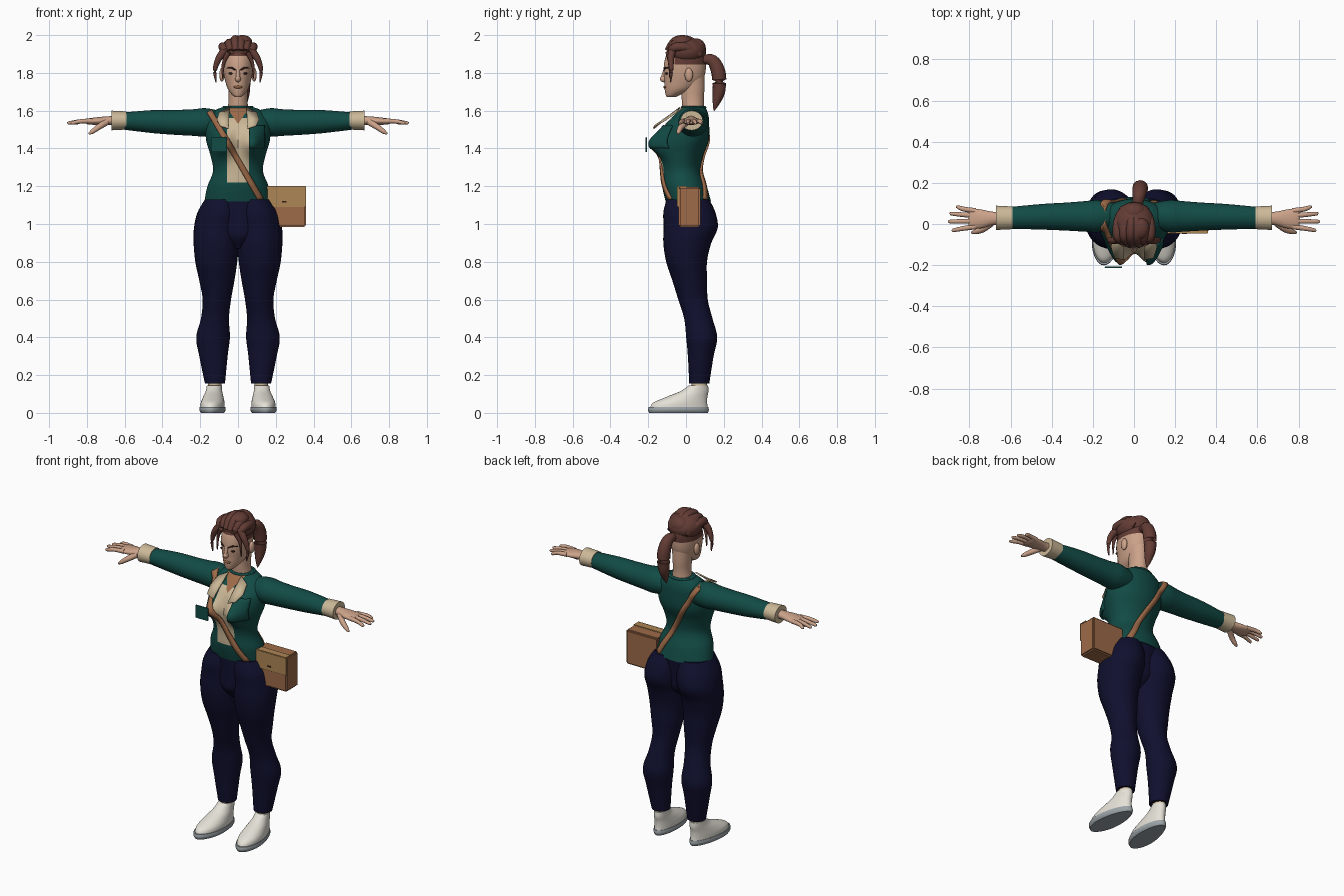
import bpy, bmesh
from math import sin, cos, pi, exp
from mathutils import Vector, Matrix
from mathutils.bvhtree import BVHTree

default = bpy.data.objects.get("Cube")
if default:
    bpy.data.objects.remove(default, do_unlink=True)


def material(name, r, g, b):
    m = bpy.data.materials.new(name)
    m.use_nodes = True
    m.diffuse_color = (r, g, b, 1)
    shader = m.node_tree.nodes["Principled BSDF"]
    shader.inputs["Base Color"].default_value = (r, g, b, 1)
    shader.inputs["Roughness"].default_value = .8
    return m


SKIN = material("skin", .60, .36, .25)
HAIR = material("auburn_hair", .125, .045, .035)
GREEN = material("jacket_green", .006, .07, .06)
NAVY = material("trouser_navy", .005, .005, .028)
CREAM = material("cream_cloth", .60, .48, .31)
WHITE = material("shoe_white", .78, .75, .68)
GREY = material("sole_grey", .33, .37, .39)
LEATHER = material("brown_leather", .34, .145, .065)
TAN = material("tan_leather", .42, .24, .09)
DARK = material("dark_brown", .03, .012, .01)


def finish(bm, name, mats, rule=None):
    """Turn a bmesh into a smooth object, with materials picked by a face rule."""
    bmesh.ops.recalc_face_normals(bm, faces=bm.faces)
    for f in bm.faces:
        f.smooth = True
        if rule:
            f.material_index = rule(f.calc_center_median())
    for e in bm.edges:
        e.smooth = e.calc_face_angle(0) < .8
    mesh = bpy.data.meshes.new(name)
    bm.to_mesh(mesh)
    bm.free()
    for m in mats:
        mesh.materials.append(m)
    ob = bpy.data.objects.new(name, mesh)
    bpy.context.scene.collection.objects.link(ob)
    return ob


def spline(rows, steps=5):
    """Catmull-Rom interpolation of rows of numbers."""
    rows = [Vector(r) for r in rows]
    out = []
    for i in range(len(rows) - 1):
        a, b = rows[max(i - 1, 0)], rows[i]
        c, d = rows[i + 1], rows[min(i + 2, len(rows) - 1)]
        for s in range(steps):
            t = s / steps
            out.append(.5 * (2 * b + (c - a) * t + (2 * a - 5 * b + 4 * c - d) * t * t
                             + (3 * b - a - 3 * c + d) * t ** 3))
    return out + [rows[-1]]


def skin_rings(rings):
    bm = bmesh.new()
    loops = [[bm.verts.new(p) for p in ring] for ring in rings]
    n = len(loops[0])
    for a, b in zip(loops, loops[1:]):
        for i in range(n):
            j = (i + 1) % n
            bm.faces.new((a[i], a[j], b[j], b[i]))
    bm.faces.new(loops[0])
    bm.faces.new(loops[-1])
    return bm


def loft(name, mats, rows, axis="z", warp=None, cuts=(), rule=None, n=32):
    """Ellipse sections: position along axis, two centre values, two radii."""
    rings = []
    for p, u, v, ru, rv in spline(rows):
        ring = []
        for k in range(n):
            a, b = u + ru * cos(2 * pi * k / n), v + rv * sin(2 * pi * k / n)
            q = Vector((a, b, p)) if axis == "z" else Vector((p, a, b))
            ring.append(warp(q) if warp else q)
        rings.append(ring)
    bm = skin_rings(rings)
    for co, no in cuts:
        bmesh.ops.bisect_plane(bm, geom=bm.verts[:] + bm.edges[:] + bm.faces[:],
                               plane_co=co, plane_no=no)
    return finish(bm, name, mats, rule)


def tube(name, mat, rows, n=12):
    """Round tube through points given as x, y, z, radius."""
    pts = spline(rows)
    rings = []
    for i, p in enumerate(pts):
        along = (pts[min(i + 1, len(pts) - 1)] - pts[max(i - 1, 0)]).xyz
        turn = along.to_track_quat("Z", "Y")
        rings.append([p.xyz + turn @ Vector((cos(2 * pi * k / n), sin(2 * pi * k / n), 0)) * p.w
                      for k in range(n)])
    return finish(skin_rings(rings), name, [mat])


def ball(name, mat, centre, radii):
    bm = bmesh.new()
    bmesh.ops.create_uvsphere(bm, u_segments=24, v_segments=16, radius=1)
    bm.transform(Matrix.Translation(centre) @ Matrix.Diagonal((*radii, 1)))
    return finish(bm, name, [mat])


def box(name, mat, centre, size, bevel=.003):
    bm = bmesh.new()
    bmesh.ops.create_cube(bm, size=1)
    bm.transform(Matrix.Translation(centre) @ Matrix.Diagonal((*size, 1)))
    bmesh.ops.bevel(bm, geom=bm.edges[:], offset=bevel, segments=2, affect="EDGES")
    return finish(bm, name, [mat])


def sheet(name, mat, grid, thick):
    bm = bmesh.new()
    rows = [[bm.verts.new(p) for p in row] for row in grid]
    for a, b in zip(rows, rows[1:]):
        for i in range(len(a) - 1):
            bm.faces.new((a[i], a[i + 1], b[i + 1], b[i]))
    ob = finish(bm, name, [mat])
    mod = ob.modifiers.new("thickness", "SOLIDIFY")
    mod.thickness, mod.offset = thick, 0
    return ob


# Jacket body with the shirt and open neck as cut regions
def bust(q):
    if q.y < 0:
        q.y -= .075 * min(1, -q.y / .08) * exp(-((abs(q.x) - .08) / .055) ** 2
                                               - ((q.z - 1.425) / .065) ** 2)
    return q


def shirt_rule(c):
    if c.y > .02:
        return 0
    if c.z > 1.53 and abs(c.x) < (c.z - 1.53) * .7:
        return 2
    return 1 if abs(c.x) < .058 and 1.22 < c.z < 1.56 else 0


shirt_cuts = [((s * .058, 0, 0), (1, 0, 0)) for s in (1, -1)]
shirt_cuts += [((0, 0, 1.53), (1, 0, s * .7)) for s in (1, -1)]
shirt_cuts += [((0, 0, z), (0, 0, 1)) for z in (1.22, 1.53, 1.56)]
torso = loft("jacket_body", [GREEN, CREAM, LEATHER], [
    (1.12, 0, .012, .178, .12), (1.2, 0, -.008, .162, .118), (1.28, 0, -.024, .132, .104),
    (1.36, 0, -.02, .145, .11), (1.44, 0, -.005, .168, .125), (1.52, 0, .005, .172, .118),
    (1.57, 0, .025, .155, .095), (1.605, 0, .037, .115, .072), (1.622, 0, .04, .07, .058)],
    warp=bust, cuts=shirt_cuts, rule=shirt_rule, n=64)
tube("collar_rim", GREEN, [(.075 * cos(a * pi / 6), .04 + .06 * sin(a * pi / 6), 1.617, .008)
                           for a in range(13)])

# Hips
loft("hips", [NAVY], [(.87, 0, -.01, .03, .05), (.93, 0, 0, .1, .105),
                      (1, 0, .005, .15, .113), (1.13, 0, .011, .172, .117)])
body = [torso]

for s, side in ((1, "left_"), (-1, "right_")):
    # Trouser legs
    loft(side + "leg", [NAVY], [
        (.155, s * .122, .07, .053, .053), (.3, s * .13, .078, .075, .068),
        (.4, s * .132, .083, .089, .082), (.5, s * .122, .065, .074, .075),
        (.6, s * .112, .037, .075, .078), (.7, s * .112, .02, .093, .092),
        (.8, s * .115, .003, .111, .108), (.9, s * .115, .007, .12, .127),
        (.98, s * .112, .025, .121, .143), (1.06, s * .1, .018, .115, .138),
        (1.13, s * .085, .01, .09, .113)])

    # Shoes, widened at the toe and splayed outwards
    def foot(q):
        q.x = s * (.128 + q.x * (1 - .9 * max(-.1, q.y)) + (.03 - q.y) * .08)
        return q

    loft(side + "sole", [GREY], [(0, 0, -.04, .058, .155), (.015, 0, -.04, .066, .161),
                                 (.032, 0, -.04, .064, .158)], warp=foot)
    loft(side + "shoe", [WHITE], [
        (.028, 0, -.038, .061, .153), (.055, 0, -.03, .06, .142), (.085, 0, .005, .053, .108),
        (.115, 0, .045, .045, .074), (.145, 0, .066, .042, .051)], warp=foot)
    loft(side + "sock", [CREAM], [(.11, s * .124, .07, .036, .042), (.17, s * .124, .07, .036, .042)])
    for y, z in ((-.045, .087), (-.09, .07), (-.015, .104)):
        tube(side + "lace", DARK, [(s * (.135 + dx), y + abs(dx) * .3, z - abs(dx) * .25, .004)
                                   for dx in (-.028, 0, .028)], n=6)

    # Sleeves, cuffs and hands
    body.append(loft(side + "sleeve", [GREEN], [
        (s * .08, .04, 1.535, .06, .06), (s * .17, .038, 1.538, .078, .075),
        (s * .24, .037, 1.537, .074, .07), (s * .33, .036, 1.538, .068, .066),
        (s * .45, .035, 1.542, .062, .061), (s * .6, .03, 1.545, .053, .046)], axis="x"))
    loft(side + "cuff", [CREAM], [(s * .59, .03, 1.548, .055, .048),
                                  (s * .67, .03, 1.548, .059, .052)], axis="x")
    loft(side + "hand", [SKIN], [
        (s * .64, .028, 1.547, .03, .026), (s * .69, .027, 1.547, .033, .023),
        (s * .74, .025, 1.545, .045, .021), (s * .79, .026, 1.543, .05, .016),
        (s * .805, .026, 1.542, .044, .01)], axis="x")
    for name, y, tip_y, tip_x in (("index", -.013, -.03, .885), ("middle", .014, .012, .903),
                                  ("ring", .04, .05, .895), ("little", .064, .082, .865)):
        tube(side + name + "_finger", SKIN, [
            (s * .77, y, 1.545, .013), (s * .83, (y + tip_y) / 2, 1.544, .0115),
            (s * (tip_x - .01), tip_y, 1.535, .009), (s * tip_x, tip_y, 1.533, .004)])
    tube(side + "thumb", SKIN, [(s * .695, .005, 1.54, .018), (s * .735, -.025, 1.515, .016),
                                (s * .77, -.038, 1.49, .012), (s * .79, -.042, 1.477, .005)])

    # Collar flaps
    sheet(side + "collar_flap", CREAM, [
        [(s * .045, -.03, 1.617), (s * .1, -.055, 1.59)],
        [(s * .047, -.10, 1.565), (s * .112, -.11, 1.55)],
        [(s * .05, -.172, 1.505), (s * .095, -.165, 1.52)]], .008)

    # Face details and loose locks
    ball(side + "eye", DARK, (s * .034, -.102, 1.797), (.016, .008, .006))
    tube(side + "brow", DARK, [(s * .012, -.115, 1.815, .004), (s * .035, -.106, 1.827, .005),
                               (s * .058, -.084, 1.825, .003)], n=8)
    ball(side + "ear", SKIN, (s * .085, .015, 1.79), (.014, .022, .036))
    tube(side + "lock", HAIR, [(s * .06, -.07, 1.93, .022), (s * .1, -.08, 1.88, .018),
                               (s * .122, -.078, 1.815, .011), (s * .116, -.082, 1.75, .003)])
    tube(side + "temple_lock", HAIR, [(s * .05, -.095, 1.91, .014), (s * .077, -.086, 1.85, .009),
                                      (s * .082, -.085, 1.77, .003)])
    for k in range(3):
        tube(side + "hair_roll", HAIR, [
            (s * (.012 + k * .028), -.095 + k * .008, 1.915, .02),
            (s * (.015 + k * .032), -.055, 1.968 - k * .016, .024),
            (s * (.012 + k * .032), .01, 1.972 - k * .02, .024),
            (s * (.01 + k * .02), .075, 1.935 - k * .02, .02)])

# Neck and head with shaved sides
loft("neck", [SKIN], [(1.57, 0, .042, .062, .058), (1.65, 0, .036, .05, .058),
                      (1.72, 0, .036, .052, .062), (1.79, 0, .03, .058, .068)])
loft("head", [SKIN, HAIR], [
    (1.672, 0, -.078, .016, .024), (1.685, 0, -.068, .032, .04), (1.715, 0, -.035, .054, .078),
    (1.76, 0, -.014, .069, .101), (1.8, 0, -.008, .077, .11), (1.85, 0, -.005, .081, .111),
    (1.9, 0, 0, .077, .102), (1.94, 0, 0, .055, .075), (1.955, 0, 0, .02, .03)],
    cuts=[((0, 0, 1.845), (0, 0, 1)), ((0, -.06, 0), (0, 1, 0))],
    rule=lambda c: int(c.z > 1.895 or (c.z > 1.845 and c.y > -.06)))
ball("nose", SKIN, (0, -.115, 1.768), (.015, .023, .018))
tube("nose_bridge", SKIN, [(0, -.108, 1.825, .009), (0, -.117, 1.795, .01), (0, -.127, 1.768, .009)])
ball("lips", LEATHER, (0, -.108, 1.725), (.025, .012, .008))

# Hair mass, bun and ponytail
ball("hair_cap", HAIR, (0, .003, 1.915), (.099, .104, .073))
ball("bun", HAIR, (0, .055, 1.93), (.06, .05, .052))
ball("hair_top", HAIR, (.025, -.02, 1.965), (.05, .055, .035))
tube("ponytail", HAIR, [(.015, .085, 1.87, .022), (.025, .14, 1.865, .032), (.03, .172, 1.8, .038),
                        (.03, .175, 1.71, .034), (.03, .162, 1.65, .022), (.03, .148, 1.6, .003)])

# Strap and pocket draped over the jacket
merged = bmesh.new()
for ob in body:
    merged.from_mesh(ob.data)
tree = BVHTree.FromBMesh(merged)
merged.free()


def drape(x, z, d):
    hit = tree.ray_cast(Vector((x, d, z)), Vector((0, -d, 0)))[0]
    return (x, (hit.y if hit else .03) + d * .006, z)


strap = []
for d in (-1, 1):
    line = [(-.15 + .27 * t / 30, 1.595 - .465 * t / 30) for t in range(31)]
    half = [[drape(x + w * .013, z + w * .007, d) for w in (-1, 0, 1)] for x, z in line]
    strap += half[::-1] if d < 0 else half
sheet("shoulder_strap", LEATHER, strap, .01)
sheet("left_pocket", GREEN, [[drape(.062 + .078 * i / 8, 1.4 + .12 * j / 8, -1) for i in range(9)]
                             for j in range(9)], .009)
box("right_pocket_plate", GREEN, (-.1, -.21, 1.42), (.085, .007, .08), .002)

# Satchel
box("bag", LEATHER, (.25, .018, 1.09), (.22, .115, .212), .008)
box("bag_flap", TAN, (.252, -.042, 1.145), (.216, .009, .112))
box("bag_flap_top", TAN, (.252, -.02, 1.196), (.216, .05, .008))
box("bag_clasp", DARK, (.245, -.047, 1.118), (.025, .005, .008), .001)
